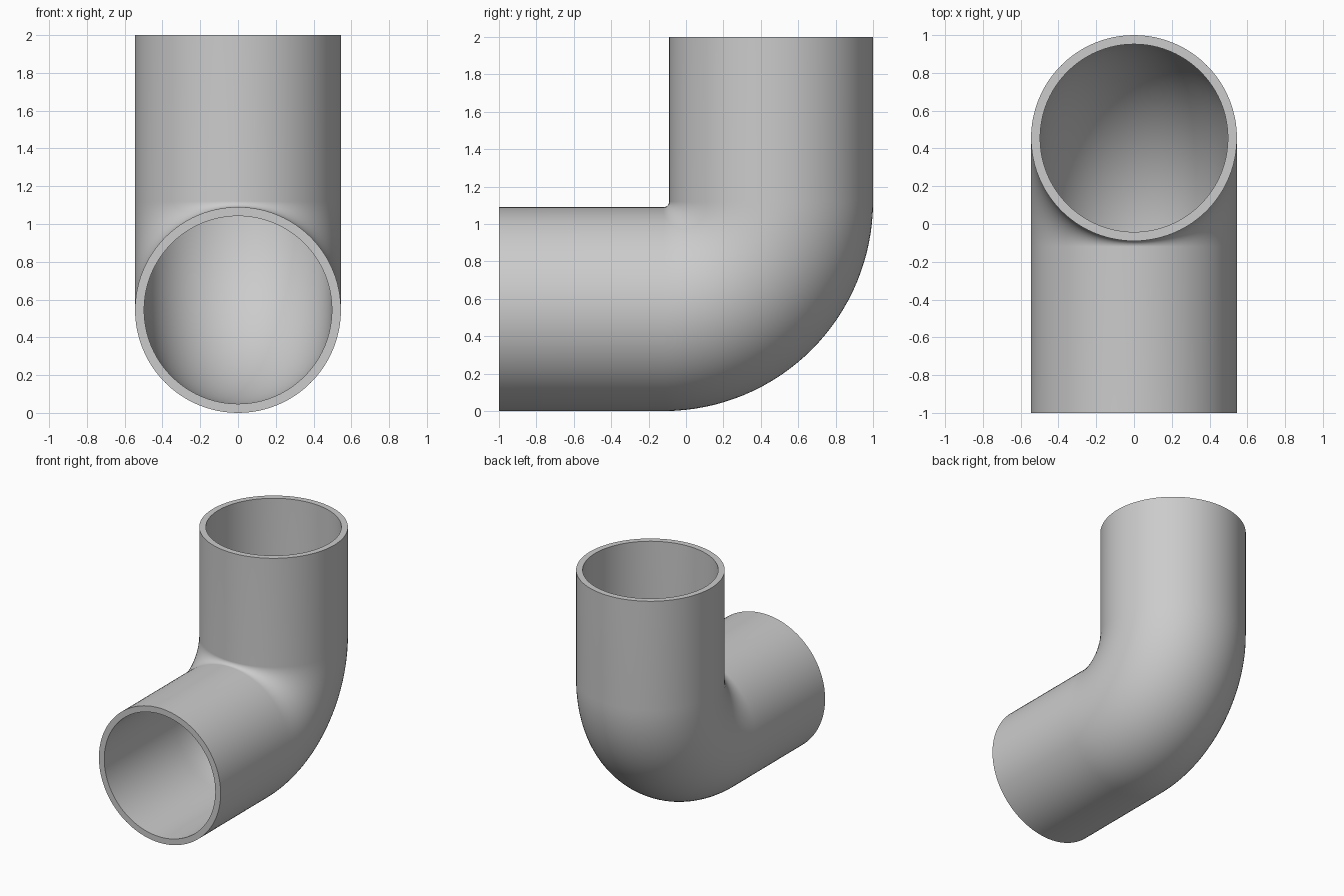
import bpy, bmesh, math
from mathutils import Vector

if "Cube" in bpy.data.objects:
    bpy.data.objects.remove(bpy.data.objects["Cube"])

OUTER, INNER = 0.545, 0.497   # pipe radii
BEND = 0.575                  # bend radius of the centre line
CY, CZ = -0.12, 1.12          # bend centre
SIDES, STEPS = 96, 32

# Centre line: straight leg, quarter bend, straight leg (point, outward normal)
path = [(Vector((0, -1, CZ - BEND)), Vector((0, 0, -1)))]
for i in range(STEPS + 1):
    a = math.pi / 2 * i / STEPS
    n = Vector((0, math.sin(a), -math.cos(a)))
    path.append((Vector((0, CY, CZ)) + n * BEND, n))
path.append((Vector((0, CY + BEND, 2)), Vector((0, 1, 0))))

bm = bmesh.new()


def ring(point, normal, radius):
    verts = []
    for k in range(SIDES):
        t = 2 * math.pi * k / SIDES
        verts.append(bm.verts.new(
            point + normal * radius * math.cos(t) + Vector((radius * math.sin(t), 0, 0))))
    return verts


def bridge(a, b):
    for k in range(SIDES):
        j = (k + 1) % SIDES
        bm.faces.new((a[k], a[j], b[j], b[k]))


# Outer wall forward, inner wall back, closed into one loop by the two rims
loops = [ring(p, n, OUTER) for p, n in path]
loops += [ring(p, n, INNER) for p, n in reversed(path)]
for i, loop in enumerate(loops):
    bridge(loop, loops[(i + 1) % len(loops)])
bmesh.ops.recalc_face_normals(bm, faces=bm.faces)

mesh = bpy.data.meshes.new("pipe_elbow")
bm.to_mesh(mesh)
bm.free()
elbow = bpy.data.objects.new("pipe_elbow", mesh)
bpy.context.collection.objects.link(elbow)

grey = bpy.data.materials.new("light_grey")
grey.diffuse_color = (0.6, 0.6, 0.6, 1)
grey.use_nodes = True
grey.node_tree.nodes["Principled BSDF"].inputs["Base Color"].default_value = grey.diffuse_color
mesh.materials.append(grey)

# Smooth walls, sharp rims
bpy.context.view_layer.objects.active = elbow
elbow.select_set(True)
bpy.ops.object.shade_smooth_by_angle(angle=math.radians(30))
